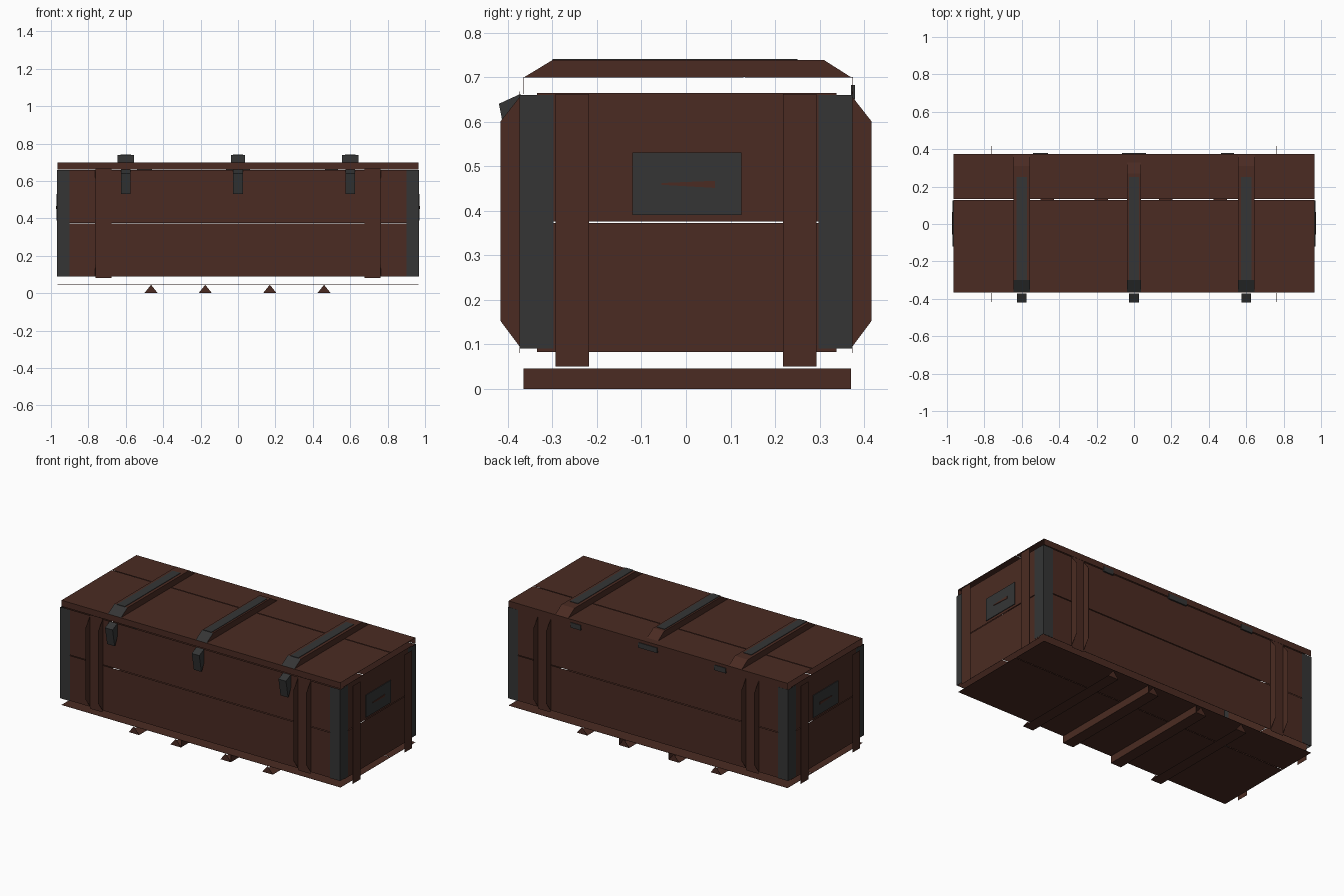
import bpy, bmesh

cube = bpy.data.objects.get("Cube")
if cube:
    bpy.data.objects.remove(cube, do_unlink=True)


def material(name, rgb):
    m = bpy.data.materials.new(name)
    m.use_nodes = True
    m.diffuse_color = (*rgb, 1)
    m.node_tree.nodes["Principled BSDF"].inputs["Base Color"].default_value = (*rgb, 1)
    return m


WOOD = material("dark_red_wood", (0.069, 0.024, 0.016))
IRON = material("dark_iron", (0.035, 0.036, 0.036))
T = 0.001  # board skin thickness


def finish(name, bm, mats):
    me = bpy.data.meshes.new(name)
    bm.to_mesh(me)
    bm.free()
    for m in mats:
        me.materials.append(m)
    ob = bpy.data.objects.new(name, me)
    bpy.context.collection.objects.link(ob)


def box(name, xs, ys, zs, mat=WOOD):
    """Box between two corner coordinates on each axis."""
    bm = bmesh.new()
    bmesh.ops.create_cube(bm, size=1)
    for v in bm.verts:
        v.co = [(min(lim) + max(lim)) / 2 + c * abs(lim[1] - lim[0])
                for c, lim in zip(v.co, (xs, ys, zs))]
    finish(name, bm, [mat])


def prism(name, points, axis, lo, hi, mats=(WOOD,), rule=None):
    """Extrude a profile along axis 0 (points are y, z) or axis 1 (points are x, z)."""
    bm = bmesh.new()
    place = lambda p, t: (t, *p) if axis == 0 else (p[0], t, p[1])
    face = bm.faces.new([bm.verts.new(place(p, lo)) for p in points])
    ext = bmesh.ops.extrude_face_region(bm, geom=[face])
    shift = (hi - lo, 0, 0) if axis == 0 else (0, hi - lo, 0)
    bmesh.ops.translate(bm, vec=shift, verts=[g for g in ext["geom"]
                                              if isinstance(g, bmesh.types.BMVert)])
    bmesh.ops.recalc_face_normals(bm, faces=bm.faces)
    if rule:
        for f in bm.faces:
            f.material_index = rule(f)
    finish(name, bm, mats)


# Wall boards with a narrow open joint between lower and upper board
for s, side in ((-1, "front"), (1, "back")):
    for part, z0, z1 in (("lower", 0.09, 0.372), ("upper", 0.376, 0.66)):
        box(f"{side}_wall_{part}", (-0.96, 0.96), (s * (0.37 - T), s * 0.37), (z0, z1))
for s, side in ((-1, "right"), (1, "left")):
    for part, z0, z1 in (("lower", 0.083, 0.372), ("upper", 0.376, 0.664)):
        box(f"{side}_wall_{part}", (s * (0.965 - T), s * 0.965), (-0.335, 0.338), (z0, z1))

# Lid boards, and floor boards resting on the runners
for i, (y0, y1) in enumerate(((-0.365, -0.12), (-0.12, 0.129), (0.133, 0.375))):
    box(f"lid_board_{i}", (-0.965, 0.965), (y0, y1), (0.70 - T, 0.70))
    box(f"floor_board_{i}", (-0.965, 0.965), (y0, y1), (0.045, 0.045 + T))
box("lid_front_edge", (-0.965, 0.965), (-0.365, -0.365 + T), (0.662, 0.70))
box("lid_back_edge", (-0.965, 0.965), (0.375 - T, 0.375), (0.662, 0.70))

# Iron corner angles
for sx in (-1, 1):
    for sy in (-1, 1):
        box("corner_iron_long", (sx * 0.90, sx * 0.968),
            (sy * (0.374 - T), sy * 0.374), (0.09, 0.66), IRON)
        box("corner_iron_end", (sx * (0.968 - T), sx * 0.968),
            (sy * 0.297, sy * 0.374), (0.09, 0.66), IRON)

# Hollow battens on the long walls: a back strip with two tapered flanges
for sx in (-1, 1):
    for sy in (-1, 1):
        x = sx * 0.72
        box("wall_batten_back", (x - 0.043, x + 0.043),
            (sy * 0.373, sy * (0.373 + T)), (0.08, 0.668))
        shape = [(sy * 0.37, 0.09), (sy * 0.417, 0.153), (sy * 0.417, 0.60), (sy * 0.37, 0.66)]
        for e in (x - 0.043, x + 0.043):
            prism("wall_batten_flange", shape, 0, e - T / 2, e + T / 2)
        # Flat battens on the end walls
        box("end_batten", (sx * (1 - T), sx),
            (sy * 0.218, sy * 0.293), (0.05, 0.662))

# End plates with a narrow pointed mark
for s in (-1, 1):
    box("end_plate", (s * 0.966, s * 0.97), (-0.12, 0.125), (0.39, 0.53), IRON)
    mark = [(-0.055, 0.458), (0.065, 0.451), (0.065, 0.467), (-0.055, 0.462)]
    prism("end_plate_mark", mark, 0, s * 0.966, s * 0.973)

# Lid straps with iron tops, front caps and hanging latches
latch = [(-0.372, 0.58), (-0.394, 0.53), (-0.399, 0.53), (-0.42, 0.64), (-0.372, 0.662)]
for x, w, end in ((-0.6, 0.045, 0.37), (0, 0.038, 0.33), (0.6, 0.045, 0.37)):
    strap = [(-0.363, 0.70), (-0.30, 0.738), (end - 0.06, 0.738), (end, 0.70)]
    prism("lid_strap", strap, 0, x - w, x + w, (WOOD, IRON),
          lambda f: int(f.normal.y < -0.3))
    box("strap_iron", (x - 0.027, x + 0.027), (-0.30, 0.25), (0.737, 0.741), IRON)
    prism("latch", latch, 0, x - 0.026, x + 0.026, (IRON,))

# Back hinges
for x, w in ((-0.5, 0.04), (0, 0.065), (0.5, 0.035)):
    box("hinge", (x - w, x + w), (0.37, 0.379), (0.65, 0.682), IRON)

# Floor runners: thin soles, triangular ends, side boards on the inner pair
for x in (-0.465, -0.175, 0.17, 0.46):
    box("runner_sole", (x - 0.036, x + 0.036), (-0.365, 0.37), (0, T))
    for y in (-0.365, 0.37 - T):
        prism("runner_end", [(x - 0.036, 0), (x + 0.036, 0), (x, 0.045)], 1, y, y + T)
    if abs(x) < 0.3:
        box("runner_side", (x + 0.035, x + 0.036), (-0.365, 0.37), (0, 0.045))
